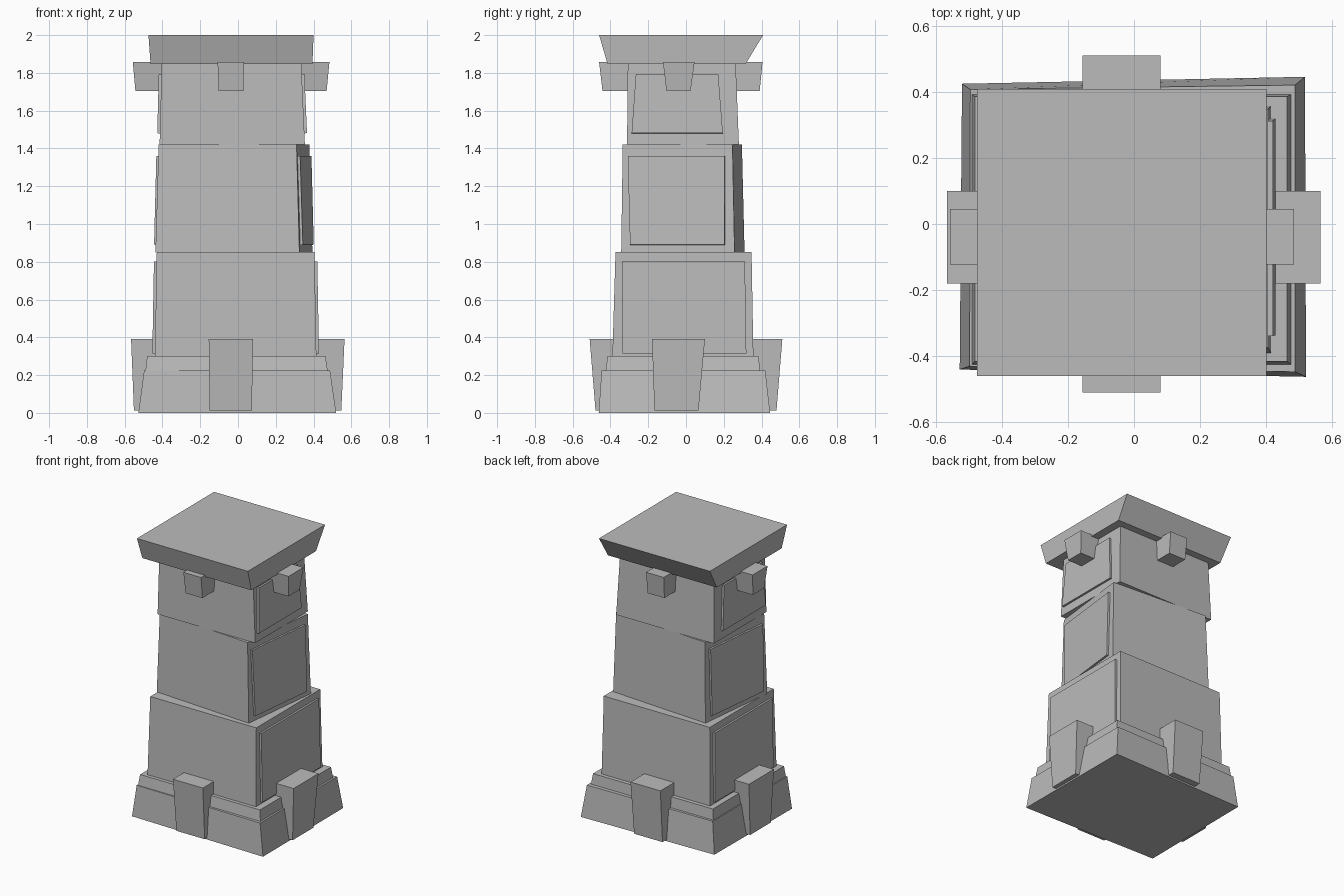
import bpy
import bmesh
from mathutils import Vector

cube = bpy.data.objects.get("Cube")
if cube:
    bpy.data.objects.remove(cube, do_unlink=True)

stone = bpy.data.materials.new("grey stone")
stone.use_nodes = True
GREY = (0.5, 0.5, 0.5, 1)
stone.diffuse_color = GREY
stone.node_tree.nodes["Principled BSDF"].inputs["Base Color"].default_value = GREY


def solid(name, lower, upper):
    """Six-sided block between two matching quads."""
    bm = bmesh.new()
    lo = [bm.verts.new(p) for p in lower]
    up = [bm.verts.new(p) for p in upper]
    bm.faces.new(lo[::-1])
    bm.faces.new(up)
    for i in range(4):
        j = (i + 1) % 4
        bm.faces.new((lo[i], lo[j], up[j], up[i]))
    bmesh.ops.recalc_face_normals(bm, faces=bm.faces)
    mesh = bpy.data.meshes.new(name)
    bm.to_mesh(mesh)
    bm.free()
    mesh.materials.append(stone)
    bpy.context.collection.objects.link(bpy.data.objects.new(name, mesh))


def rect(x0, x1, y0, y1, z):
    return [Vector(p) for p in ((x0, y0, z), (x1, y0, z), (x1, y1, z), (x0, y1, z))]


def ring(points, z):
    return [Vector((x, y, z)) for x, y in points]


def panel(name, lower, upper, side, v0, v1, spans):
    """Raised plate on the left (1) or right (-1) wall of a stage."""
    a, b = (1, 2) if side > 0 else (0, 3)

    def at(u, v):
        return lower[a].lerp(lower[b], u).lerp(upper[a].lerp(upper[b], u), v)

    (u0, u1), (t0, t1) = spans
    quad = [at(u0, v0), at(u1, v0), at(t1, v1), at(t0, v1)]
    normal = (quad[1] - quad[0]).cross(quad[3] - quad[0]).normalized() * side
    solid(name, [p - normal * 0.01 for p in quad], [p + normal * 0.014 for p in quad])


# Plinth and step
solid("plinth",
      ring([(-0.527, -0.44), (0.52, -0.462), (0.517, 0.445), (-0.52, 0.424)], 0),
      ring([(-0.497, -0.43), (0.487, -0.447), (0.487, 0.42), (-0.495, 0.407)], 0.225))
solid("plinth_step", rect(-0.49, 0.475, -0.426, 0.392, 0.22),
      rect(-0.481, 0.463, -0.415, 0.385, 0.3))

# Tower stages, the middle one twisted
stages = {
    "lower_stage": (
        rect(-0.44, 0.415, -0.39, 0.357, 0.29),
        rect(-0.43, 0.405, -0.373, 0.347, 0.853),
        0.045, 0.91, ((0.07, 0.95), (0.05, 0.95))),
    "middle_stage": (
        ring([(-0.437, -0.29), (0.325, -0.343), (0.394, 0.257), (-0.37, 0.31)], 0.85),
        ring([(-0.42, -0.28), (0.31, -0.335), (0.378, 0.246), (-0.355, 0.296)], 1.42),
        0.07, 0.895, ((0.08, 0.915), (0.05, 0.93))),
    "upper_stage": (
        rect(-0.415, 0.354, -0.312, 0.28, 1.42),
        rect(-0.404, 0.335, -0.308, 0.263, 1.85),
        0.14, 0.87, ((0.04, 0.86), (0.075, 0.835))),
}
for name, (lower, upper, v0, v1, spans) in stages.items():
    solid(name, lower, upper)
    for label, side in (("left", 1), ("right", -1)):
        panel(f"{name}_{label}_panel", lower, upper, side, v0, v1, spans)

# Flared cap slab
solid("cap", rect(-0.463, 0.394, -0.415, 0.315, 1.846),
      rect(-0.474, 0.4, -0.46, 0.408, 2))

# Buttresses around the foot
Z0, Z1 = 0.012, 0.39
for name, y0, y1, t0, t1 in (("front", -0.479, -0.36, -0.51, -0.36),
                             ("back", 0.33, 0.479, 0.33, 0.51)):
    solid(name + "_buttress", rect(-0.15, 0.073, y0, y1, Z0), rect(-0.155, 0.08, t0, t1, Z1))
for name, x0, x1, t0, t1 in (("right", -0.551, -0.41, -0.566, -0.41),
                             ("left", 0.39, 0.547, 0.39, 0.564)):
    solid(name + "_buttress", rect(x0, x1, -0.167, 0.066, Z0), rect(t0, t1, -0.18, 0.1, Z1))

# Beam ends under the cap
Z0, Z1 = 1.703, 1.857
for name, y0, y1, t0, t1 in (("front", -0.442, -0.29, -0.46, -0.29),
                             ("back", 0.25, 0.39, 0.25, 0.405)):
    solid(name + "_beam_end", rect(-0.103, 0.029, y0, y1, Z0), rect(-0.108, 0.031, t0, t1, Z1))
for name, x0, x1, t0, t1 in (("right", -0.543, -0.39, -0.557, -0.39),
                             ("left", 0.32, 0.469, 0.32, 0.484)):
    solid(name + "_beam_end", rect(x0, x1, -0.103, 0.024, Z0), rect(t0, t1, -0.122, 0.045, Z1))
